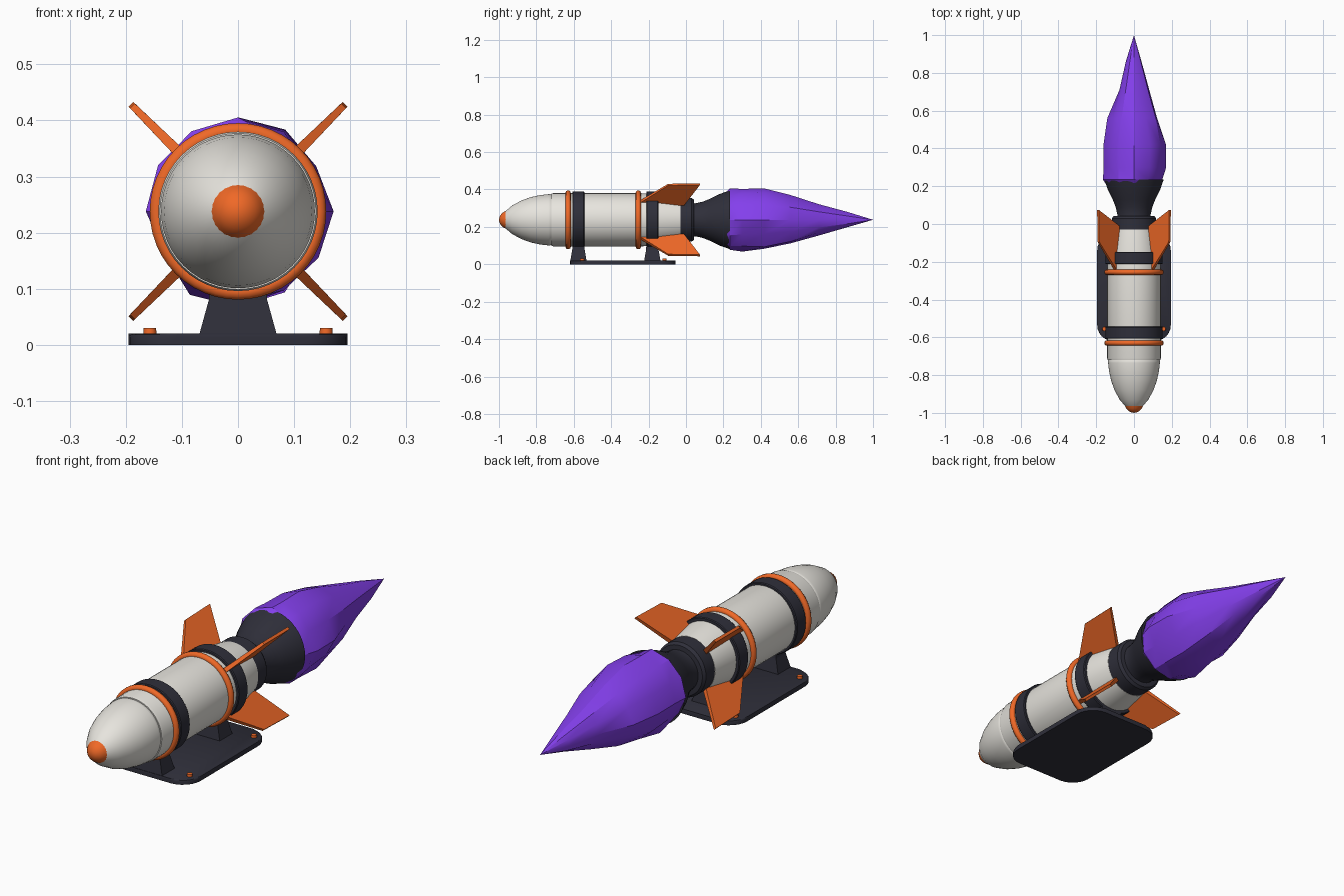
import bpy, bmesh, random
from math import sin, cos, pi, radians
from mathutils import Matrix, Vector

if "Cube" in bpy.data.objects:
    bpy.data.objects.remove(bpy.data.objects["Cube"])

CZ = 0.238  # height of the rocket axis
random.seed(4)


def material(name, rgb):
    m = bpy.data.materials.new(name)
    m.diffuse_color = (*rgb, 1)
    m.use_nodes = True
    m.node_tree.nodes["Principled BSDF"].inputs["Base Color"].default_value = m.diffuse_color
    return m


WHITE = material("white", (0.80, 0.78, 0.73))
ORANGE = material("orange", (0.87, 0.14, 0.02))
DARK = material("dark", (0.028, 0.028, 0.042))
PURPLE = material("purple", (0.23, 0.05, 0.84))


def finish(name, bm, mat, angle=35):
    bmesh.ops.recalc_face_normals(bm, faces=bm.faces)
    me = bpy.data.meshes.new(name)
    bm.to_mesh(me)
    bm.free()
    ob = bpy.data.objects.new(name, me)
    bpy.context.collection.objects.link(ob)
    me.materials.append(mat)
    bpy.ops.object.select_all(action='DESELECT')
    ob.select_set(True)
    bpy.context.view_layer.objects.active = ob
    bpy.ops.object.shade_smooth_by_angle(angle=radians(angle))
    return ob


def lathe(name, profile, mat, n=48, jitter=None, angle=35, loop=False):
    """Spin (y, radius) points around the rocket axis."""
    bm = bmesh.new()
    rings = []
    for i, (y, r) in enumerate(profile):
        if r == 0:
            rings.append([bm.verts.new((0, y, CZ))] * n)
            continue
        ring = []
        for k in range(n):
            a = 2 * pi * k / n
            q = r * (jitter(i, k) if jitter else 1)
            ring.append(bm.verts.new((q * cos(a), y, CZ + q * sin(a))))
        rings.append(ring)
    pairs = list(zip(rings, rings[1:]))
    if loop:
        pairs.append((rings[-1], rings[0]))
    for a, b in pairs:
        for k in range(n):
            j = (k + 1) % n
            bm.faces.new(list(dict.fromkeys((a[k], a[j], b[j], b[k]))))
    if not loop:
        for r in (rings[0], rings[-1]):
            if r[0] is not r[1]:
                bm.faces.new(r)
    return finish(name, bm, mat, angle)


def prism(name, outline, mat, bevel=0.0):
    """Solid from two matching outlines (bottom points, top points)."""
    bm = bmesh.new()
    lo, hi = [[bm.verts.new(p) for p in o] for o in outline]
    n = len(lo)
    bm.faces.new(lo)
    bm.faces.new(hi)
    for k in range(n):
        j = (k + 1) % n
        bm.faces.new((lo[k], lo[j], hi[j], hi[k]))
    if bevel:
        edges = [e for e in bm.edges if e.verts[0] in hi and e.verts[1] in hi]
        bmesh.ops.bevel(bm, geom=edges, offset=bevel, segments=2, affect='EDGES', profile=0.5)
    return finish(name, bm, mat)


# Fuselage, nose and orange tip
lathe("body", [(-0.72, 0.139), (-0.71, 0.142), (-0.24, 0.142), (-0.15, 0.138), (-0.03, 0.118)], WHITE)
lathe("nose_cone", [(-0.985, 0.02), (-0.965, 0.046), (-0.93, 0.076), (-0.88, 0.103), (-0.83, 0.121),
                    (-0.78, 0.132), (-0.735, 0.137), (-0.725, 0.137), (-0.718, 0.133), (-0.71, 0.133)], WHITE)
lathe("nose_tip", [(-1.0, 0), (-0.997, 0.016), (-0.988, 0.031), (-0.976, 0.041), (-0.963, 0.0475),
                   (-0.955, 0.04)], ORANGE, 24)

# Orange hoops and dark clamp bands
for name, y in (("front_hoop", -0.63), ("rear_hoop", -0.255)):
    lathe(name, [(y + 0.014 * cos(t * pi / 5), 0.144 + 0.014 * sin(t * pi / 5)) for t in range(10)],
          ORANGE, loop=True, angle=60)
for name, y in (("front_band", -0.575), ("rear_band", -0.18)):
    lathe(name, [(y - 0.032, 0.13), (y - 0.032, 0.149), (y - 0.028, 0.152), (y + 0.028, 0.152),
                 (y + 0.032, 0.149), (y + 0.032, 0.13)], DARK, loop=True)

# Tail collar and engine bell
lathe("tail_collar", [(-0.045, 0.105), (-0.035, 0.117), (0.03, 0.117), (0.042, 0.108), (0.045, 0.07)], DARK)
lathe("engine_bell", [(0.03, 0.09), (0.05, 0.088), (0.09, 0.097), (0.13, 0.113), (0.18, 0.138),
                      (0.235, 0.157), (0.235, 0.145), (0.12, 0.09)], DARK)

# Exhaust flame with an uneven, twelve-sided section
wobble = [[random.uniform(0.92, 1.07) for k in range(12)] for i in range(8)]
lathe("flame", [(0.17, 0.115), (0.235, 0.158), (0.30, 0.162), (0.42, 0.160), (0.56, 0.132),
                (0.71, 0.083), (0.86, 0.042), (1.0, 0)], PURPLE, 12,
      jitter=lambda i, k: wobble[i][k], angle=30)

# Four swept fins
FIN = [(-0.26, 0.125, 0.010), (-0.095, 0.266, 0.006), (0.075, 0.270, 0.006), (-0.02, 0.10, 0.010)]
for i in range(4):
    a = pi / 4 + i * pi / 2
    out, side = Vector((cos(a), 0, sin(a))), Vector((-sin(a), 0, cos(a)))
    prism(f"fin_{i + 1}", [[Vector((0, y, CZ)) + out * r + side * s * t for y, r, t in FIN] for s in (-1, 1)],
          ORANGE)

# Base plate with rounded corners
R, HX, Y0, Y1 = 0.085, 0.195, -0.62, -0.055
plate = []
for q, (cx, cy) in enumerate([(HX - R, Y1 - R), (R - HX, Y1 - R), (R - HX, Y0 + R), (HX - R, Y0 + R)]):
    for s in range(7):
        a = q * pi / 2 + s * pi / 12
        plate.append((cx + R * cos(a), cy + R * sin(a)))
prism("base_plate", [[(x, y, z) for x, y in plate] for z in (0, 0.02)], DARK, 0.006)

# Flared support posts
SECTION = [(1, 1), (-1, 1), (-1, -1), (1, -1)]
for name, y in (("front_post", -0.575), ("rear_post", -0.18)):
    prism(name + "_foot", [[(x * w, y + d * e, z) for x, d in SECTION]
                           for w, e, z in ((0.07, 0.044, 0.015), (0.052, 0.033, 0.08))], DARK)
    prism(name + "_saddle", [[(x * w, y + d * e, z) for x, d in SECTION]
                             for w, e, z in ((0.052, 0.033, 0.08), (0.048, 0.031, 0.13))], DARK)

# Orange bolts on the plate
for x in (-0.157, 0.157):
    for y in (-0.555, -0.115):
        bm = bmesh.new()
        bmesh.ops.create_cone(bm, cap_ends=True, segments=12, radius1=0.012, radius2=0.011, depth=0.014,
                              matrix=Matrix.Translation((x, y, 0.023)))
        finish("bolt", bm, ORANGE)
